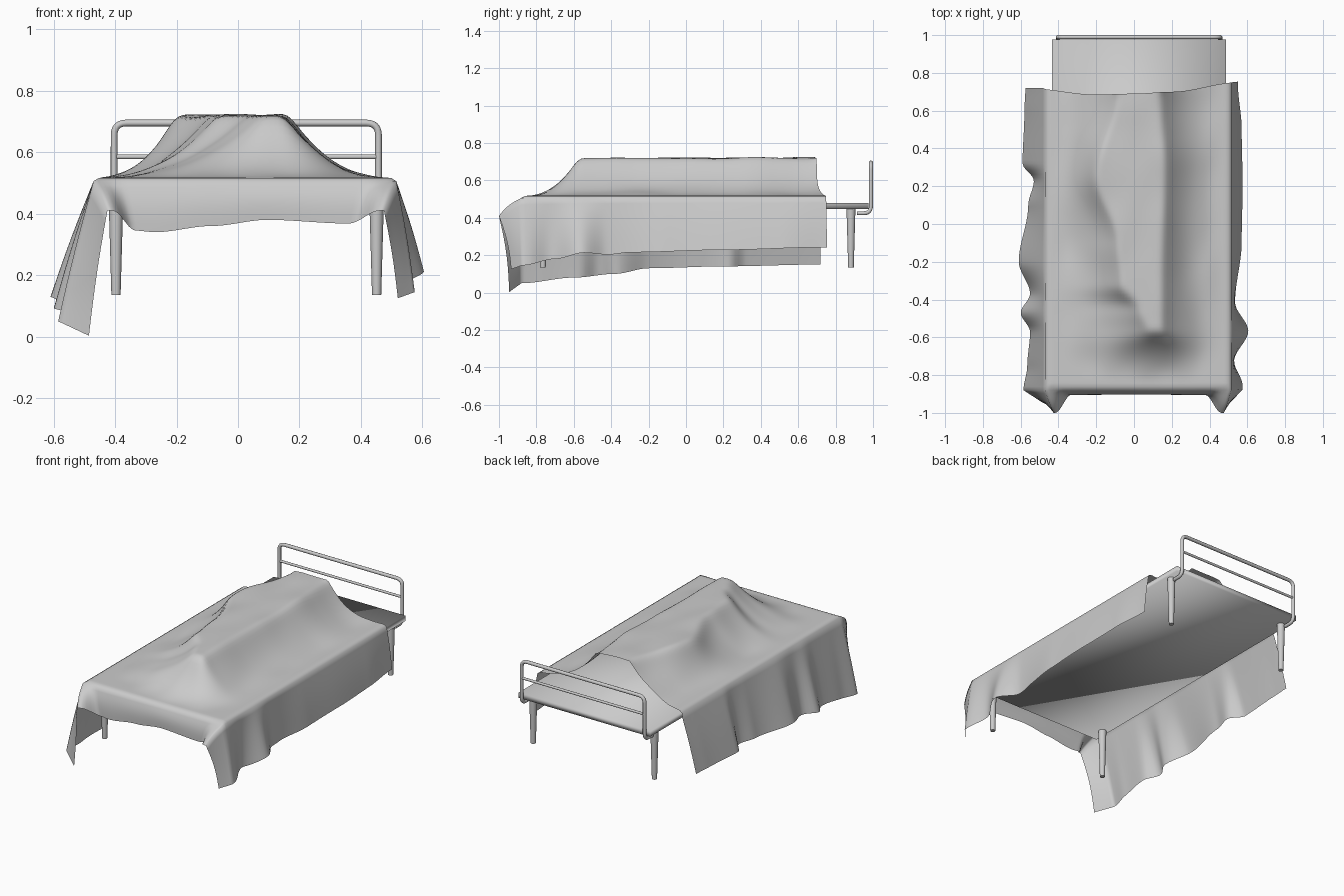
import bpy, bmesh, math
from mathutils import Vector, noise

if "Cube" in bpy.data.objects:
    bpy.data.objects.remove(bpy.data.objects["Cube"])

CX = 0.027          # bed frame centre line


def activate(ob):
    bpy.ops.object.select_all(action='DESELECT')
    ob.select_set(True)
    bpy.context.view_layer.objects.active = ob


def link(name, bm, angle=180):
    me = bpy.data.meshes.new(name)
    bm.to_mesh(me)
    bm.free()
    ob = bpy.data.objects.new(name, me)
    bpy.context.collection.objects.link(ob)
    activate(ob)
    bpy.ops.object.shade_smooth_by_angle(angle=math.radians(angle))
    return ob


def tube(name, pts, radius, corner=0.0):
    # polyline with rounded corners, swept with a round section
    pts = [Vector(p) for p in pts]
    path = [pts[0]]
    for a, b, c in zip(pts, pts[1:], pts[2:]):
        p, q = b + (a - b).normalized() * corner, b + (c - b).normalized() * corner
        for i in range(7):
            t = i / 6
            path.append(p * (1 - t) ** 2 + b * 2 * t * (1 - t) + q * t * t)
    path.append(pts[-1])
    cu = bpy.data.curves.new(name, 'CURVE')
    cu.dimensions = '3D'
    cu.bevel_depth, cu.bevel_resolution, cu.use_fill_caps = radius, 3, True
    sp = cu.splines.new('POLY')
    sp.points.add(len(path) - 1)
    for v, p in zip(sp.points, path):
        v.co = (*p, 1)
    ob = bpy.data.objects.new(name, cu)
    bpy.context.collection.objects.link(ob)
    activate(ob)
    bpy.ops.object.convert(target='MESH')
    bpy.ops.object.shade_smooth_by_angle(angle=math.radians(50))


def interp(table, v):
    # smooth lookup in a list of (key, value)
    if v <= table[0][0]:
        return table[0][1]
    for (a, p), (b, q) in zip(table, table[1:]):
        if v <= b:
            t = (v - a) / (b - a)
            t = t * t * (3 - 2 * t)
            return p + (q - p) * t
    return table[-1][1]


# bed base slab
bm = bmesh.new()
bmesh.ops.create_cube(bm, size=1)
bmesh.ops.scale(bm, vec=(0.92, 1.84, 0.034), verts=bm.verts)
bmesh.ops.translate(bm, vec=(CX, 0.057, 0.463), verts=bm.verts)
link("bed_base", bm)

# tapered legs
for side, sx in (("left", -1), ("right", 1)):
    for end, y in (("front", -0.765), ("back", 0.882)):
        bm = bmesh.new()
        bmesh.ops.create_cone(bm, cap_ends=True, segments=20, radius1=0.015, radius2=0.024, depth=0.315)
        bmesh.ops.translate(bm, vec=(CX + sx * 0.424, y, 0.2925), verts=bm.verts)
        link(f"{end}_{side}_leg", bm, 40)

# headboard frame and cross bar
xl, xr, yb = CX - 0.43, CX + 0.43, 0.989
tube("headboard_frame", [(xl, 0.915, 0.424), (xl, yb, 0.424), (xl, yb, 0.695), (xr, yb, 0.695),
                         (xr, yb, 0.424), (xr, 0.915, 0.424)], 0.011, 0.04)
tube("headboard_bar", [(xl, yb, 0.585), (xr, yb, 0.585)], 0.008)

# blanket: side hems and body hump described along y
LX = [(-.88, -.585), (-.75, -.565), (-.57, -.55), (-.47, -.60), (-.37, -.55), (-.2, -.61),
      (.1, -.56), (.23, -.53), (.32, -.59), (.6, -.58), (.72, -.575)]
LZ = [(-.88, .05), (-.6, .08), (-.38, .10), (-.2, .13), (.2, .14), (.72, .15)]
RX = [(-.86, .575), (-.73, .53), (-.57, .605), (-.42, .535), (-.1, .57), (.2, .575), (.5, .57), (.74, .55)]
RZ = [(-.88, .145), (-.7, .18), (-.55, .213), (-.42, .203), (-.3, .215), (.2, .228), (.74, .242)]
HUMP_L = [(-.6, .09), (-.45, .03), (-.33, -.07), (-.1, -.09), (.25, -.205), (.7, -.09)]
HUMP_R = [(-.6, .15), (-.3, .15), (.3, .165), (.7, .14)]
HEM_Z = [(-.45, .41), (-.37, .345), (-.3, .34), (-.1, .36), (.1, .38), (.39, .368), (.5, .41)]
HEM_Y = [(-.46, -1.0), (-.37, -.905), (0, -.90), (.41, -.905), (.5, -1.0)]
BACK_Y = [(-.57, .72), (-.2, .685), (0, .69), (.2, .70), (.55, .75)]
EL, ER, FY, ZT = -.47, .515, -.88, .518


def top(x, y):
    l, r = interp(HUMP_L, y), interp(HUMP_R, y)
    tx = (l - x) / (l + .46) if x < l else (x - r) / (.49 - r) if x > r else 0
    ty = max(0, (-.575 - y) / .28)
    t = min(1, math.hypot(tx, ty))
    soft = noise.noise(Vector((x * 6, y * 4, 1))) * 0.016 * min(1, 4 * (1 - t))
    edge = min(x - EL, ER - x, y - FY) / .03
    soft *= min(1, max(0, edge) / 4)
    drop = .012 * max(0, 1 - edge) ** 2          # rounded rim
    return ZT - drop + soft * .7 + .202 * (1 - t) ** 2.4


def blanket_point(s, y, d):
    # s: -1..0 left hang, 0..1 top, 1..2 right hang; d: 0..1 down the front flap
    x = EL + (ER - EL) * min(1, max(0, s))
    p = Vector((x, y, top(x, y)))
    if d > 0:
        fx = -.425 + (.475 + .425) * min(1, max(0, s))
        hem = Vector((fx, interp(HEM_Y, x), interp(HEM_Z, x)))
        bulge = math.sin(d * math.pi) * .01
        p = p.lerp(hem, d) + Vector((0, -bulge, bulge * .6))
    if 0 <= s <= 1:
        return p
    if s < 0:
        k, hem = -s, Vector((interp(LX, y), y, interp(LZ, y)))
        corner = Vector((-.485, -.945, .003))
    else:
        k, hem = s - 1, Vector((interp(RX, y), y + .004, interp(RZ, y)))
        corner = Vector((.52, -.935, .125))
    q = p.lerp(hem.lerp(corner, d), k)
    q.x += math.sin(k * math.pi) * .004 * (-1 if s < 0 else 1)
    q.y += math.sin(k * math.pi) * .012 * d       # corner fold tucks in
    return q


cols = ([-1 + i / 10 for i in range(10)] + [i / 64 for i in range(65)] + [1 + i / 10 for i in range(1, 11)])
rows = [(0, 1 - i / 8) for i in range(8)] + [(i / 84, 0) for i in range(85)]
bm = bmesh.new()
grid = []
for v, d in rows:
    line = []
    for s in cols:
        xs = EL + (ER - EL) * s if 0 <= s <= 1 else (-.57 if s < 0 else .55)
        y = FY + (interp(BACK_Y, xs) - FY) * v
        line.append(bm.verts.new(blanket_point(s, y, d)))
    grid.append(line)
for a, b in zip(grid, grid[1:]):
    for i in range(len(cols) - 1):
        bm.faces.new((a[i], a[i + 1], b[i + 1], b[i]))
# relax the hump so it reads as soft cloth
inner = [v for v in bm.verts if not v.is_boundary and EL + .05 < v.co.x < ER - .05 and v.co.y > FY + .06]
for _ in range(4):
    bmesh.ops.smooth_vert(bm, verts=inner, factor=0.5, use_axis_z=True)
link("blanket", bm)
